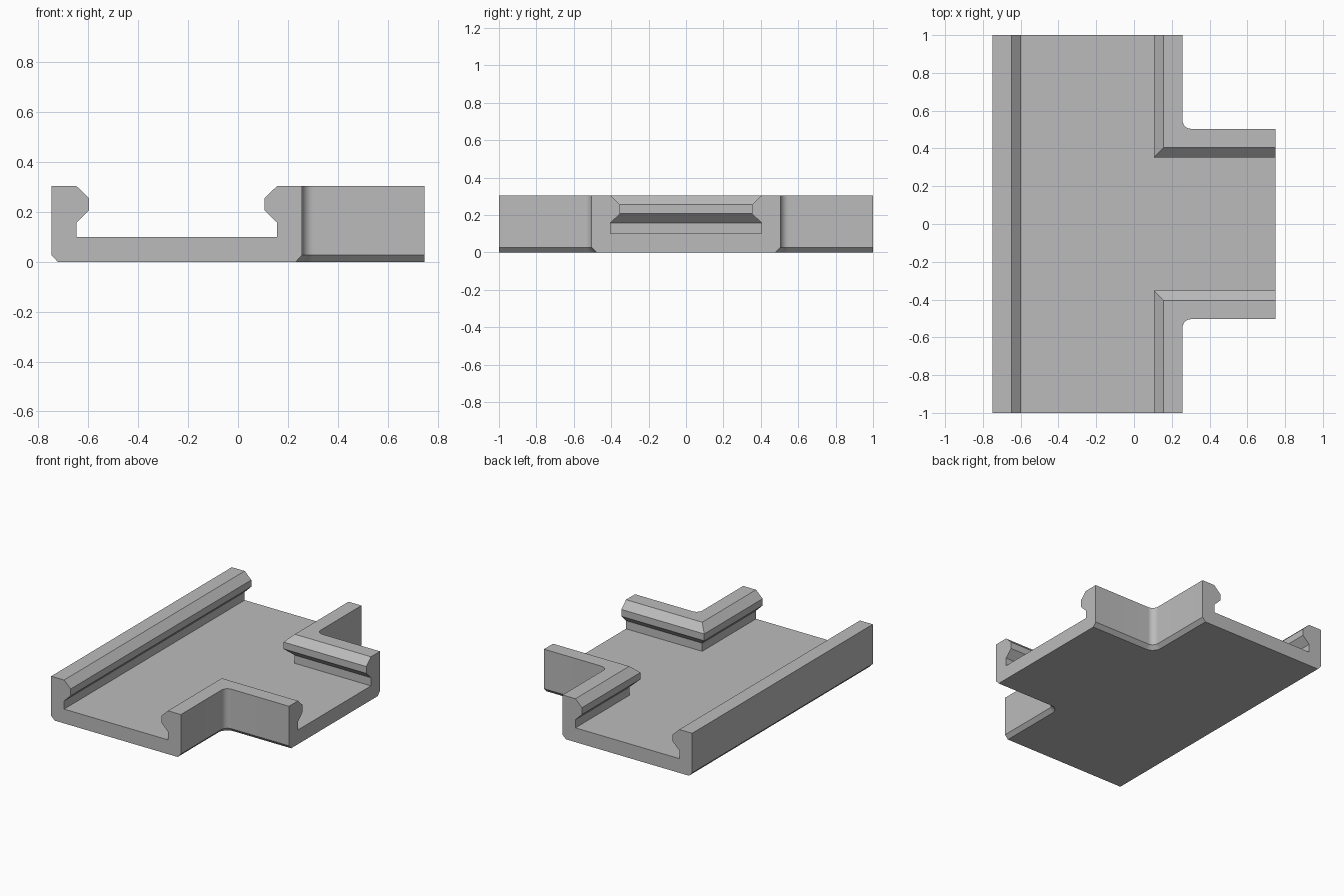
import bpy
import bmesh
from math import cos, sin, pi

cube = bpy.data.objects.get("Cube")
if cube:
    bpy.data.objects.remove(cube, do_unlink=True)

# Main dimensions
SIDE = 0.748      # half width
END = 1.0         # half length
WALL_X = 0.257    # outer face of the right walls
ARM_Y = 0.504     # half width of the side arm
FILLET = 0.045    # rounding of the outside corners
STEPS = 10

# Wall section: (distance in from the outer face, height)
SECTION = [(0.025, 0), (0, 0.027), (0, 0.304), (0.1, 0.304),
           (0.151, 0.255), (0.151, 0.207), (0.1, 0.157), (0.1, 0.1)]


def corner_path(d):
    """Front right wall path: rounded outside, mitred inside."""
    path = [(WALL_X - d, -END)]
    for i in range(STEPS + 1):
        a = pi - pi / 2 * i / STEPS
        if d < 0.1:
            r = FILLET + d
            path.append((WALL_X + FILLET + r * cos(a), -ARM_Y - FILLET + r * sin(a)))
        else:
            path.append((WALL_X - d, -ARM_Y + d))
    path.append((SIDE, -ARM_Y + d))
    return path


def mirrored_path(d):
    return [(x, -y) for x, y in reversed(corner_path(d))]


def straight_path(d):
    return [(d - SIDE, END), (d - SIDE, -END)]


bm = bmesh.new()


def sweep_wall(path_of):
    """Sweep the section along a path; return its stations of vertices."""
    rows = [[bm.verts.new((x, y, z)) for x, y in path_of(d)] for d, z in SECTION]
    stations = list(zip(*rows))
    for a, b in zip(stations, stations[1:]):
        for k in range(len(SECTION) - 1):
            bm.faces.new((a[k], b[k], b[k + 1], a[k + 1]))
    return stations


# Three walls, in order around the channel
walls = [sweep_wall(p) for p in (corner_path, mirrored_path, straight_path)]

# Open end faces joining each wall to the next
for wall, following in zip(walls, walls[1:] + walls[:1]):
    bm.faces.new(list(wall[-1]) + list(reversed(following[0])))

# Underside and channel floor
for k in (0, -1):
    bm.faces.new([s[k] for wall in walls for s in wall])

bmesh.ops.remove_doubles(bm, verts=bm.verts, dist=0.0001)
bmesh.ops.recalc_face_normals(bm, faces=bm.faces)

mesh = bpy.data.meshes.new("tee_channel")
bm.to_mesh(mesh)
bm.free()
channel = bpy.data.objects.new("tee_channel", mesh)
bpy.context.collection.objects.link(channel)

# Plain grey material
grey = bpy.data.materials.new("light grey")
grey.use_nodes = True
colour = (0.5, 0.5, 0.5, 1)
grey.diffuse_color = colour
grey.node_tree.nodes["Principled BSDF"].inputs["Base Color"].default_value = colour
mesh.materials.append(grey)

# Smooth fillets, sharp edges elsewhere
bpy.ops.object.select_all(action="DESELECT")
channel.select_set(True)
bpy.context.view_layer.objects.active = channel
bpy.ops.object.shade_smooth_by_angle(angle=pi / 7)
